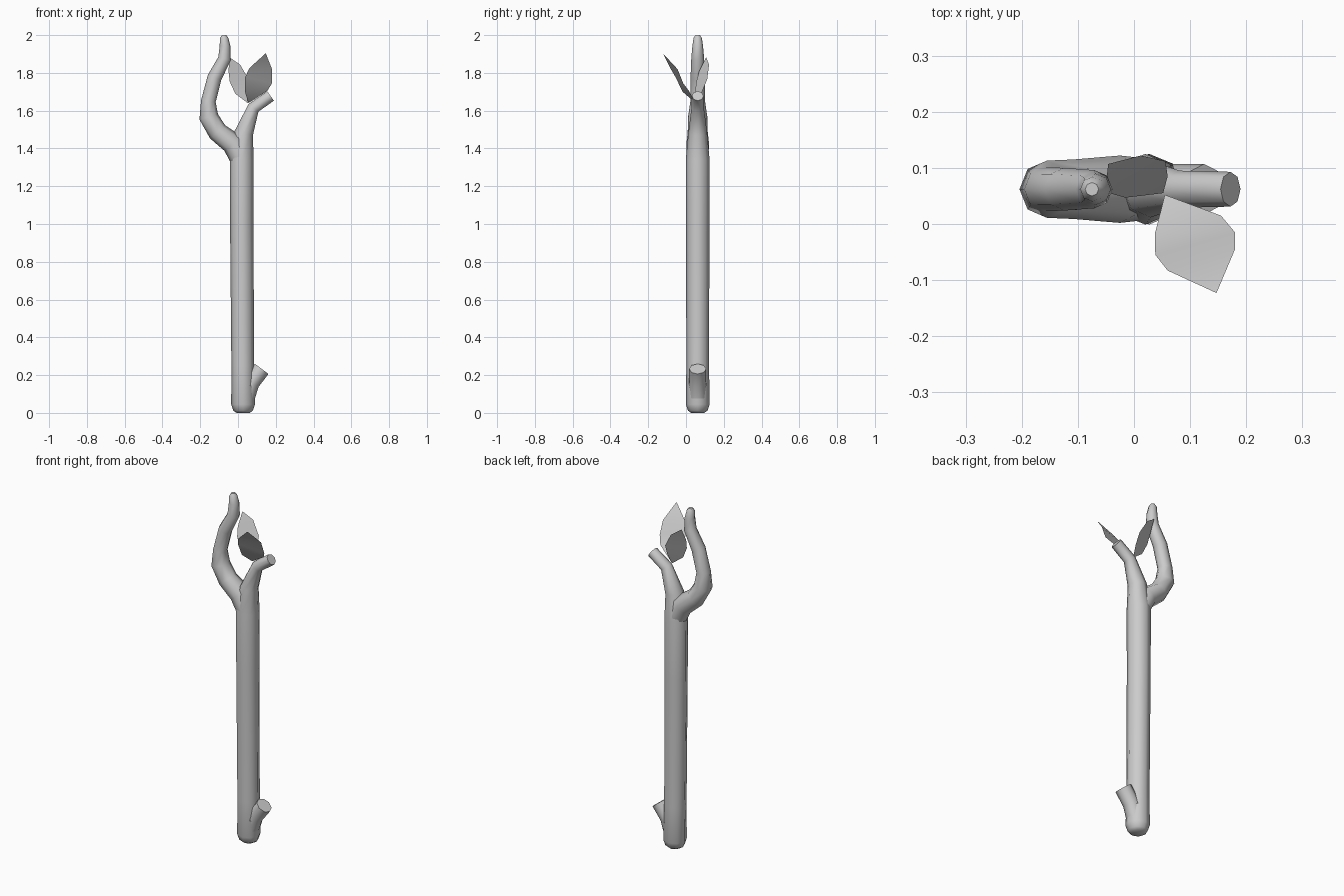
import bpy, bmesh
from math import cos, sin, pi
from mathutils import Vector

if "Cube" in bpy.data.objects:
    bpy.data.objects.remove(bpy.data.objects["Cube"])

Y = 0.062  # depth of the wood's centre plane
SIDES = 8


def finish(name, bm, angle):
    me = bpy.data.meshes.new(name)
    bm.to_mesh(me)
    bm.free()
    ob = bpy.data.objects.new(name, me)
    bpy.context.collection.objects.link(ob)
    bpy.ops.object.select_all(action='DESELECT')
    ob.select_set(True)
    bpy.context.view_layer.objects.active = ob
    bpy.ops.object.shade_smooth_by_angle(angle=angle)
    return ob


def limb(name, path):
    """Octagonal tube through (x, z, radius) stations, capped at both ends."""
    bm = bmesh.new()
    side = Vector((0, 1, 0))
    pts = [Vector((x, Y, z)) for x, z, r in path]
    rings = []
    for i, p in enumerate(pts):
        a, b = pts[max(i - 1, 0)], pts[min(i + 1, len(pts) - 1)]
        d1 = (p - a).normalized() if i else Vector()
        d2 = (b - p).normalized() if i < len(pts) - 1 else Vector()
        out = side.cross((d1 + d2).normalized())
        r = path[i][2]
        rings.append([bm.verts.new(p + r * (cos(2 * pi * k / SIDES) * out
                                            + sin(2 * pi * k / SIDES) * side))
                      for k in range(SIDES)])
    for lo, hi in zip(rings, rings[1:]):
        for k in range(SIDES):
            n = (k + 1) % SIDES
            bm.faces.new((lo[k], lo[n], hi[n], hi[k]))
    bm.faces.new(rings[0][::-1])
    bm.faces.new(rings[-1])
    bmesh.ops.recalc_face_normals(bm, faces=bm.faces)
    return finish(name, bm, 0.9)


def leaf(name, base, left, right, tip):
    """Thin leaf: quads between two edges, closed by triangles at the ends."""
    bm = bmesh.new()
    b, t = bm.verts.new(base), bm.verts.new(tip)
    L = [bm.verts.new(p) for p in left]
    R = [bm.verts.new(p) for p in right]
    bm.faces.new((b, R[0], L[0]))
    for i in range(len(L) - 1):
        bm.faces.new((L[i], R[i], R[i + 1], L[i + 1]))
    bm.faces.new((L[-1], R[-1], t))
    return finish(name, bm, 0.6)


# Main shaft flowing into the cut right fork
limb("shaft", [(0.027, 0.0, 0.035), (0.027, 0.012, 0.052), (0.027, 0.045, 0.063),
               (0.025, 0.25, 0.06), (0.02, 1.0, 0.062), (0.02, 1.34, 0.063),
               (0.03, 1.48, 0.05), (0.082, 1.615, 0.033), (0.172, 1.678, 0.031)])

# Curved left fork
limb("curved_fork", [(0.02, 1.33, 0.055), (-0.025, 1.425, 0.06), (-0.108, 1.488, 0.053),
                     (-0.155, 1.567, 0.051), (-0.157, 1.65, 0.039), (-0.124, 1.776, 0.038),
                     (-0.071, 1.876, 0.034), (-0.069, 1.945, 0.028), (-0.074, 1.985, 0.022),
                     (-0.075, 2.0, 0.012)])

# Cut stub near the bottom
limb("lower_stub", [(0.035, 0.07, 0.05), (0.07, 0.16, 0.045), (0.125, 0.233, 0.045)])

# Two leaves in the fork
leaf("front_leaf", (0.055, 0.052, 1.64),
     [(0.037, -0.018, 1.70), (0.038, -0.055, 1.777), (0.06, -0.083, 1.825)],
     [(0.155, 0.015, 1.705), (0.18, -0.015, 1.745), (0.18, -0.045, 1.82)],
     (0.147, -0.123, 1.904))
leaf("back_leaf", (0.052, 0.055, 1.64),
     [(-0.015, 0.047, 1.69), (-0.044, 0.055, 1.755), (-0.05, 0.07, 1.81)],
     [(0.06, 0.085, 1.70), (0.056, 0.112, 1.765), (0.012, 0.122, 1.843)],
     (-0.046, 0.107, 1.883))
